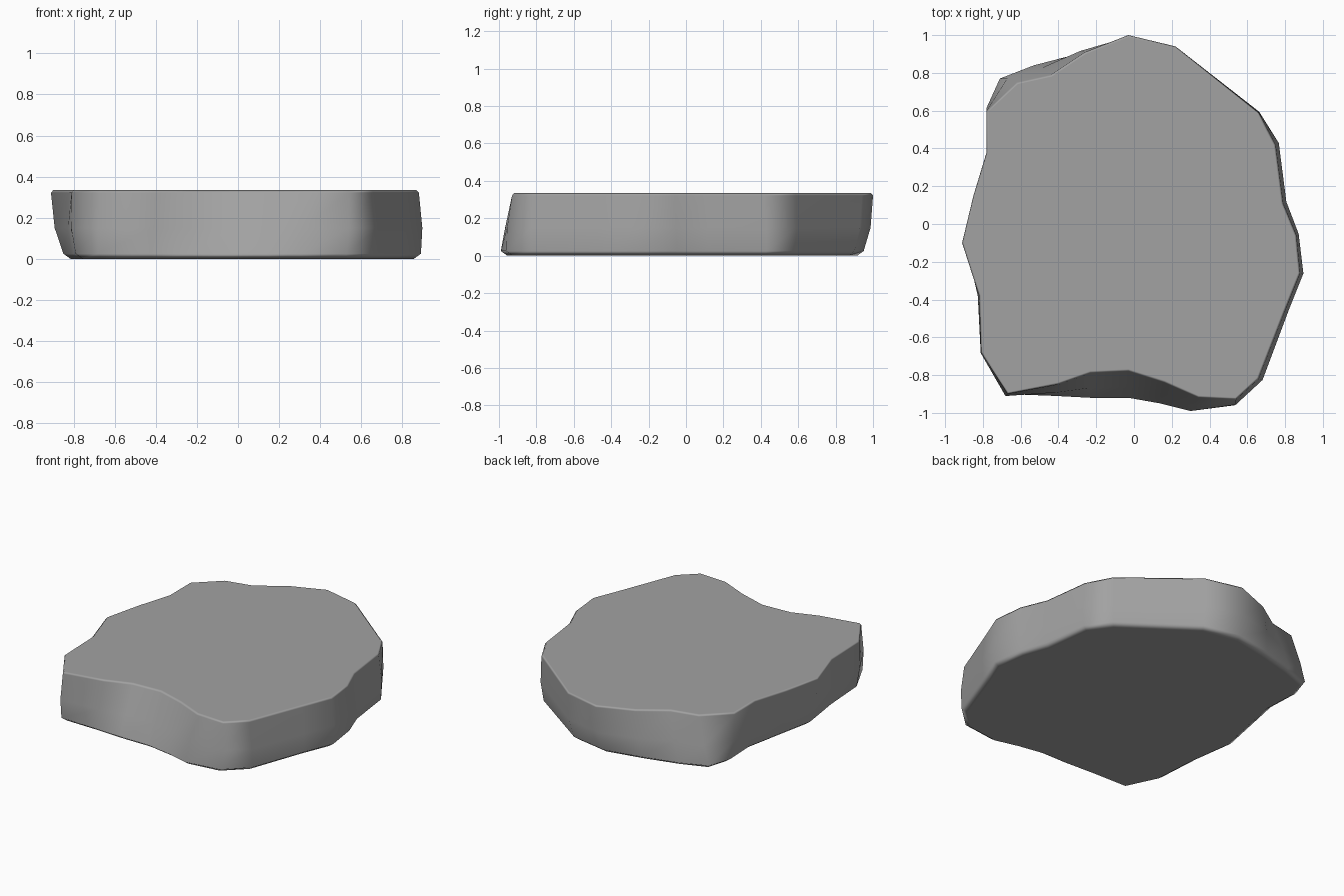
import bpy
import bmesh
from mathutils import Vector

default_cube = bpy.data.objects.get("Cube")
if default_cube:
    bpy.data.objects.remove(default_cube, do_unlink=True)

# Irregular slab outline, counter-clockwise: upper rim x, y, then the shift of the lower rim
OUTLINE = [
    (.88, -.26, .01, 0), (.86, -.06, 0, .01), (.79, .11, .01, .01),
    (.75, .42, .01, .01), (.66, .59, -.01, -.01), (.22, .94, -.02, -.04),
    (-.03, 1, -.02, -.05), (-.26, .91, -.04, -.01), (-.44, .79, -.09, .05),
    (-.62, .75, -.09, .02), (-.78, .6, .02, .02), (-.78, .38, .03, .02),
    (-.85, .15, .05, 0), (-.91, -.1, .06, 0), (-.82, -.38, .01, 0),
    (-.81, -.68, .02, 0), (-.67, -.9, -.01, 0), (-.4, -.85, -.02, -.06),
    (-.23, -.79, 0, -.13), (-.03, -.78, 0, -.14), (.16, -.84, -.02, -.11),
    (.34, -.92, -.04, -.07), (.54, -.93, -.01, -.03), (.66, -.82, .02, 0),
    (.8, -.46, .01, 0),
]

# Rings from the ground up: height, share of the lower-rim shift, outward offset
RINGS = [
    (0, 1, -.035),
    (.025, 1, 0),
    (.15, .5, .012),
    (.322, 0, 0),
    (.335, 0, -.012),
]


def outline_at(share):
    """Blend between the upper rim and the lower rim."""
    return [Vector((x + dx * share, y + dy * share)) for x, y, dx, dy in OUTLINE]


def offset(points, distance):
    """Move each outline point along its outward direction."""
    moved = []
    for i, point in enumerate(points):
        along = points[(i + 1) % len(points)] - points[i - 1]
        outward = Vector((along.y, -along.x)).normalized()
        moved.append(point + outward * distance)
    return moved


def make_material(name, colour):
    material = bpy.data.materials.new(name)
    material.use_nodes = True
    material.diffuse_color = colour
    shader = next(n for n in material.node_tree.nodes if n.type == 'BSDF_PRINCIPLED')
    shader.inputs["Base Color"].default_value = colour
    return material


# Loft the rings into walls, then close the flat top and underside
bm = bmesh.new()
loops = []
for height, share, distance in RINGS:
    ring = offset(outline_at(share), distance)
    loops.append([bm.verts.new((p.x, p.y, height)) for p in ring])

for lower, upper in zip(loops, loops[1:]):
    for i in range(len(lower)):
        j = (i + 1) % len(lower)
        bm.faces.new((lower[i], lower[j], upper[j], upper[i]))
bm.faces.new(loops[-1])
bm.faces.new(reversed(loops[0]))
bmesh.ops.recalc_face_normals(bm, faces=bm.faces)

for face in bm.faces:
    face.smooth = True

mesh = bpy.data.meshes.new("stone_slab")
bm.to_mesh(mesh)
bm.free()
mesh.materials.append(make_material("stone grey", (.36, .36, .36, 1)))

slab = bpy.data.objects.new("stone_slab", mesh)
bpy.context.collection.objects.link(slab)

# Keep the large faces flat while the worn rims shade softly
weighted = slab.modifiers.new("soft_rims", 'WEIGHTED_NORMAL')
weighted.mode = 'FACE_AREA'
weighted.weight = 80
